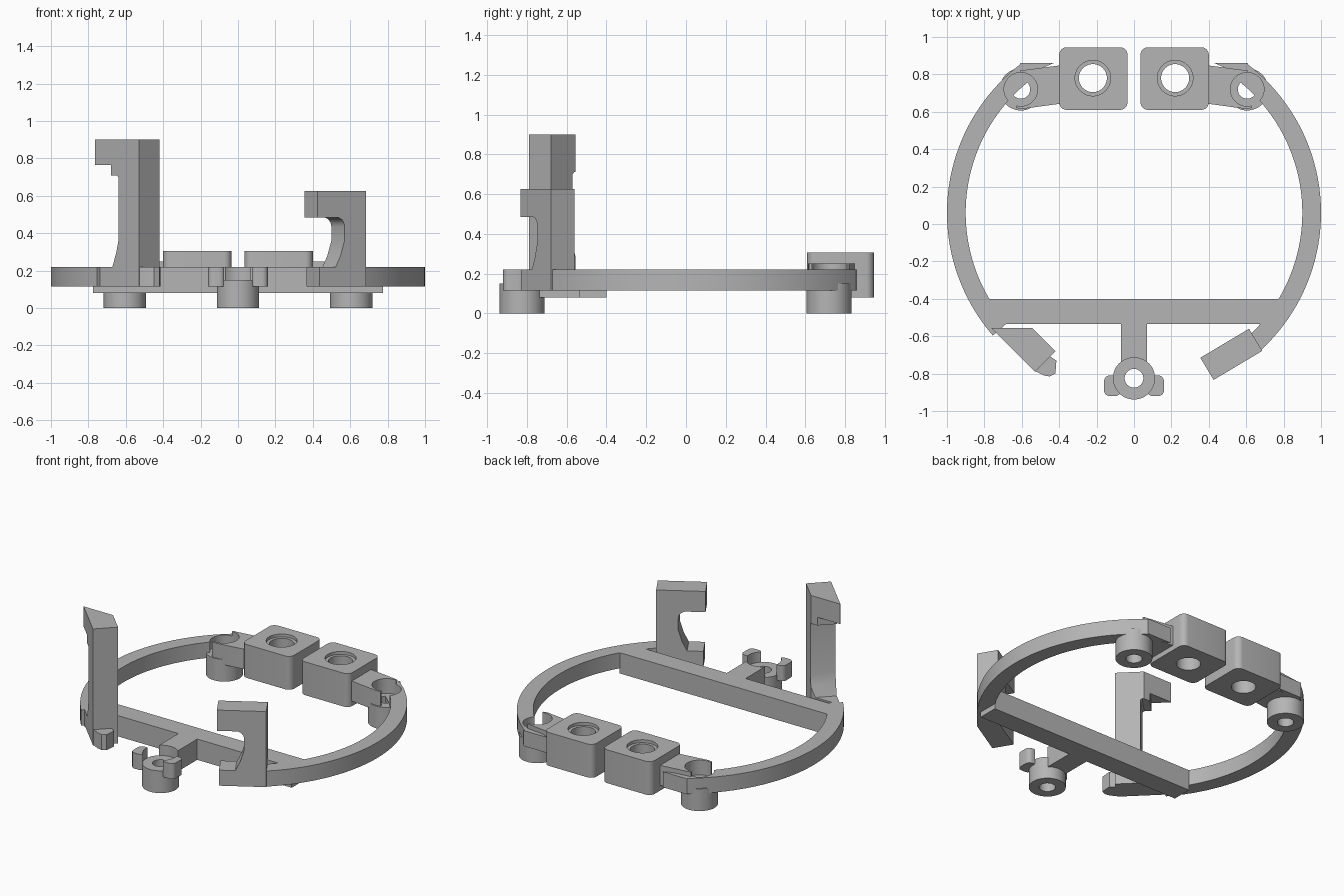
import bpy, bmesh, math
from mathutils import Vector, Matrix

cube = bpy.data.objects.get("Cube")
if cube:
    bpy.data.objects.remove(cube, do_unlink=True)

grey = bpy.data.materials.new("light grey plastic")
grey.use_nodes = True
COLOR = (0.46, 0.46, 0.46, 1)
grey.diffuse_color = COLOR
grey.node_tree.nodes["Principled BSDF"].inputs["Base Color"].default_value = COLOR

RING_Y, LOW, TOP = 0.06, 0.115, 0.22   # ring centre and its lower and upper faces


def prism(name, outline, z0, z1, matrix=Matrix()):
    """Extrude a flat outline from z0 to z1."""
    bm = bmesh.new()
    face = bm.faces.new([bm.verts.new((x, y, z0)) for x, y in outline])
    ext = bmesh.ops.extrude_face_region(bm, geom=[face])["geom"]
    moved = [v for v in ext if isinstance(v, bmesh.types.BMVert)]
    bmesh.ops.translate(bm, verts=moved, vec=(0, 0, z1 - z0))
    bm.transform(matrix)
    bmesh.ops.recalc_face_normals(bm, faces=bm.faces)
    mesh = bpy.data.meshes.new(name)
    bm.to_mesh(mesh)
    bm.free()
    mesh.materials.append(grey)
    ob = bpy.data.objects.new(name, mesh)
    bpy.context.collection.objects.link(ob)
    return ob


def arc(cx, cy, r, a0, a1, n):
    steps = [math.radians(a0 + (a1 - a0) * i / n) for i in range(n + 1)]
    return [(cx + r * math.cos(a), cy + r * math.sin(a)) for a in steps]


def circle(cx, cy, r, n=48):
    return arc(cx, cy, r, 0, 360, n)[:-1]


def rect(x0, x1, y0, y1):
    return [(x0, y0), (x1, y0), (x1, y1), (x0, y1)]


def rounded(x0, x1, y0, y1, r):
    return (arc(x1 - r, y1 - r, r, 0, 90, 6) + arc(x0 + r, y1 - r, r, 90, 180, 6)
            + arc(x0 + r, y0 + r, r, 180, 270, 6) + arc(x1 - r, y0 + r, r, 270, 360, 6))


def cut(ob, outline, z0, z1):
    """Subtract a prism and discard the cutter."""
    cutter = prism("cutter", outline, z0, z1)
    mod = ob.modifiers.new("cut", 'BOOLEAN')
    mod.operation, mod.solver, mod.object = 'DIFFERENCE', 'EXACT', cutter
    bpy.context.view_layer.objects.active = ob
    bpy.ops.object.modifier_apply(modifier=mod.name)
    bpy.data.objects.remove(cutter, do_unlink=True)


def upright(origin, along):
    """Frame whose local x runs along a ground direction, y up, z sideways."""
    a = Vector((*along, 0)).normalized()
    up = Vector((0, 0, 1))
    m = Matrix((a, up, a.cross(up))).transposed().to_4x4()
    m.translation = Vector((*origin, 0))
    return m


def post(name, x, y):
    ob = prism(name, circle(x, y, 0.113), 0, 0.15)
    cut(ob, circle(x, y, 0.05), -0.1, 0.3)
    return ob


# Side ring arcs, ending at the clips in front and the screw cups behind
for name, a0, a1 in (("left_ring_arc", -47, 53), ("right_ring_arc", 127, 221)):
    ring = prism(name, arc(0, RING_Y, 1, a0, a1, 40) + arc(0, RING_Y, 0.9, a1, a0, 40), LOW, TOP)
    s = 1 if a0 < 0 else -1
    cut(ring, circle(s * 0.605, 0.72, 0.09), 0.15, 0.5)

# Rear screw cups, arms and drilled blocks
for side, s in (("left", 1), ("right", -1)):
    cx, cy = s * 0.605, 0.72
    post(side + "_rear_post", cx, cy)
    flange = prism(side + "_ring_flange",
                   [(s * x, y) for x, y in ((0.61, 0.86), (0.43, 0.86), (0.52, 0.82), (0.55, 0.77))],
                   LOW, TOP)
    arm = prism(side + "_arm",
                [(s * x, y) for x, y in ((0.38, 0.85), (0.61, 0.82), (0.63, 0.62), (0.6, 0.615), (0.38, 0.645))],
                LOW, 0.25)
    for part in (flange, arm):
        cut(part, circle(cx, cy, 0.09), 0.15, 0.5)
        cut(part, circle(cx, cy, 0.05), 0, 0.5)
    x0, x1 = sorted((s * 0.035, s * 0.40))
    block = prism(side + "_block", rounded(x0, x1, 0.61, 0.945, 0.04), 0.08, 0.305)
    cut(block, circle(s * 0.22, 0.78, 0.075), 0, 0.5)
    cut(block, circle(s * 0.22, 0.78, 0.095), 0.285, 0.5)

# Cross bar and its stem
prism("cross_bar", rect(-0.775, 0.775, -0.535, -0.4), 0.08, TOP)
stem = prism("stem", rect(-0.07, 0.07, -0.76, -0.5), 0.08, TOP)
cut(stem, circle(0, -0.825, 0.11), 0, 0.5)

# Front post with raised wings beside the screw seat
post("front_post", 0, -0.825)
for side, s in (("left", 1), ("right", -1)):
    x0, x1 = sorted((s * 0.07, s * 0.16))
    wing = prism(side + "_post_wing", rounded(x0, x1, -0.92, -0.81, 0.03), LOW, TOP)
    cut(wing, circle(0, -0.825, 0.11), 0, 0.5)

# Left hooked clip: foot, flared column and overhanging lip
hook = ([(0, LOW), (0.29, LOW), (0.29, TOP), (0.19, TOP), (0.16, 0.28), (0.135, 0.36)]
        + arc(0.185, 0.435, 0.05, 180, 90, 6)
        + [(0.303, 0.485), (0.303, 0.625), (0, 0.625)])
prism("left_clip", hook, 0, 0.138, upright((0.615, -0.56), (-0.26, -0.155)) @ Matrix.Translation((0, 0, -0.138)))

# Right tall clip: column with a stepped lip facing outwards, trimmed flat behind
tall = [(0, LOW), (0.33, LOW), (0.33, TOP), (0.2, TOP), (0.17, 0.3), (0.155, 0.36),
        (0.155, 0.7), (0.165, 0.71), (0.21, 0.71), (0.21, 0.765), (0.33, 0.765), (0.33, 0.9), (0, 0.9)]
clip = prism("right_clip", tall, 0, 0.156, upright((-0.53, -0.79), (-1, 1)))
cut(clip, rect(-1.2, 0, -0.555, 0), 0, 1.2)
prism("right_clip_knob",
      [(-0.53, -0.785), (-0.48, -0.81), (-0.45, -0.815), (-0.42, -0.80), (-0.415, -0.73), (-0.46, -0.7)],
      LOW, TOP)

# Smooth the round walls while keeping crisp edges
bpy.ops.object.select_all(action='DESELECT')
for ob in bpy.context.collection.objects:
    if ob.type == 'MESH' and grey.name in ob.data.materials:
        ob.select_set(True)
        bpy.context.view_layer.objects.active = ob
bpy.ops.object.shade_smooth_by_angle(angle=math.radians(30))
